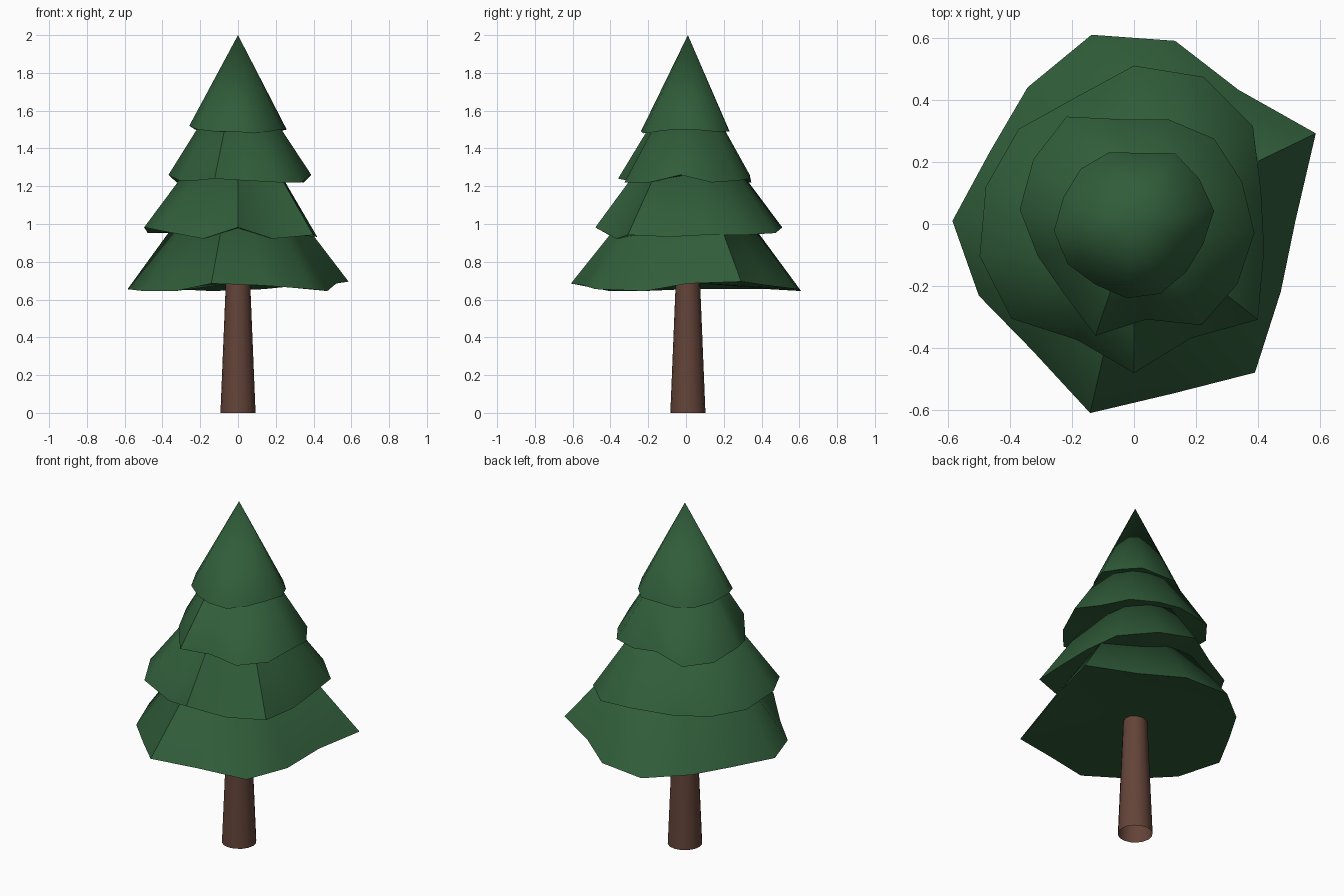
import bpy
import bmesh
from math import cos, sin, tau, radians

cube = bpy.data.objects.get("Cube")
if cube:
    bpy.data.objects.remove(cube, do_unlink=True)

AXIS_Y = 0.01  # the stem stands slightly behind the centre


def make_material(name, colour):
    material = bpy.data.materials.new(name)
    material.use_nodes = True
    material.diffuse_color = (*colour, 1)
    shader = material.node_tree.nodes["Principled BSDF"]
    shader.inputs["Base Color"].default_value = (*colour, 1)
    shader.inputs["Roughness"].default_value = 0.9
    return material


def finish(bm, name, material, sharp_angle):
    bmesh.ops.recalc_face_normals(bm, faces=bm.faces)
    mesh = bpy.data.meshes.new(name)
    bm.to_mesh(mesh)
    bm.free()
    mesh.materials.append(material)
    obj = bpy.data.objects.new(name, mesh)
    bpy.context.collection.objects.link(obj)
    bpy.ops.object.select_all(action="DESELECT")
    obj.select_set(True)
    bpy.context.view_layer.objects.active = obj
    bpy.ops.object.shade_smooth_by_angle(angle=radians(sharp_angle))
    return obj


def ring(bm, radii, heights, turn=0.0):
    """A loop of vertices around the stem, one per radius and height."""
    step = tau / len(radii)
    verts = []
    for i, (r, z) in enumerate(zip(radii, heights)):
        angle = turn + i * step
        verts.append(bm.verts.new((r * cos(angle), AXIS_Y + r * sin(angle), z)))
    return verts


def make_tier(name, material, tip, base, turn, radii, lifts):
    """A ragged cone of branches; radii and rim lifts are in hundredths."""
    bm = bmesh.new()
    heights = [base + lift / 100 for lift in lifts]
    rim = ring(bm, [r / 100 for r in radii], heights, turn * tau / len(radii))
    apex = bm.verts.new((0, AXIS_Y, tip))
    under = bm.verts.new((0, AXIS_Y, base + 0.045))
    for a, b in zip(rim, rim[1:] + rim[:1]):
        bm.faces.new((a, b, apex))
        bm.faces.new((b, a, under))
    return finish(bm, name, material, 50)


def make_trunk(name, material, sides=16):
    """A tapering tube, open at the foot, its top hidden in the branches."""
    bm = bmesh.new()
    foot = ring(bm, [0.093] * sides, [0] * sides)
    top = ring(bm, [0.06] * sides, [0.8] * sides)
    for i in range(sides):
        j = (i + 1) % sides
        bm.faces.new((foot[i], foot[j], top[j], top[i]))
    bm.faces.new(top)
    return finish(bm, name, material, 40)


green = make_material("needle green", (0.03, 0.11, 0.042))
brown = make_material("bark brown", (0.125, 0.057, 0.04))

make_trunk("trunk", brown)

# Branch tiers from bottom to top
make_tier("bottom_branches", green, tip=1.46, base=0.645, turn=0,
          radii=[52, 65, 54, 59.5, 61.5, 55, 51.5, 58.5, 55.5, 53, 63.5, 57, 62.5, 52.5],
          lifts=[4, 5, 3, 1, 0, 1, 1, 1, 0, 0, 4, 3, 1, 0])
make_tier("lower_branches", green, tip=1.65, base=0.922, turn=0.5,
          radii=[42, 49, 51.5, 50, 44, 47.5, 49, 51, 50.5, 42.5, 49, 42, 51, 43],
          lifts=[2, 2, 3, 6, 3, 3, 3, 6, 4, 0, 6, 0, 2, 1])
make_tier("upper_branches", green, tip=1.85, base=1.21, turn=0.78,
          radii=[37, 37, 34.5, 33, 40, 38, 37, 33, 32.5, 39, 32, 40, 39, 39],
          lifts=[1, 2, 3, 5, 1, 1, 5, 2, 2, 3, 2, 1, 1, 5])
make_tier("top_branches", green, tip=2.0, base=1.48, turn=0.28,
          radii=[26, 25, 25.5, 22, 23.5, 24, 24, 26, 25.5, 24, 25, 25, 23.5, 23.5],
          lifts=[2, 1, 1, 1, 1, 1, 2, 4, 2, 1, 1, 0, 1, 2])
